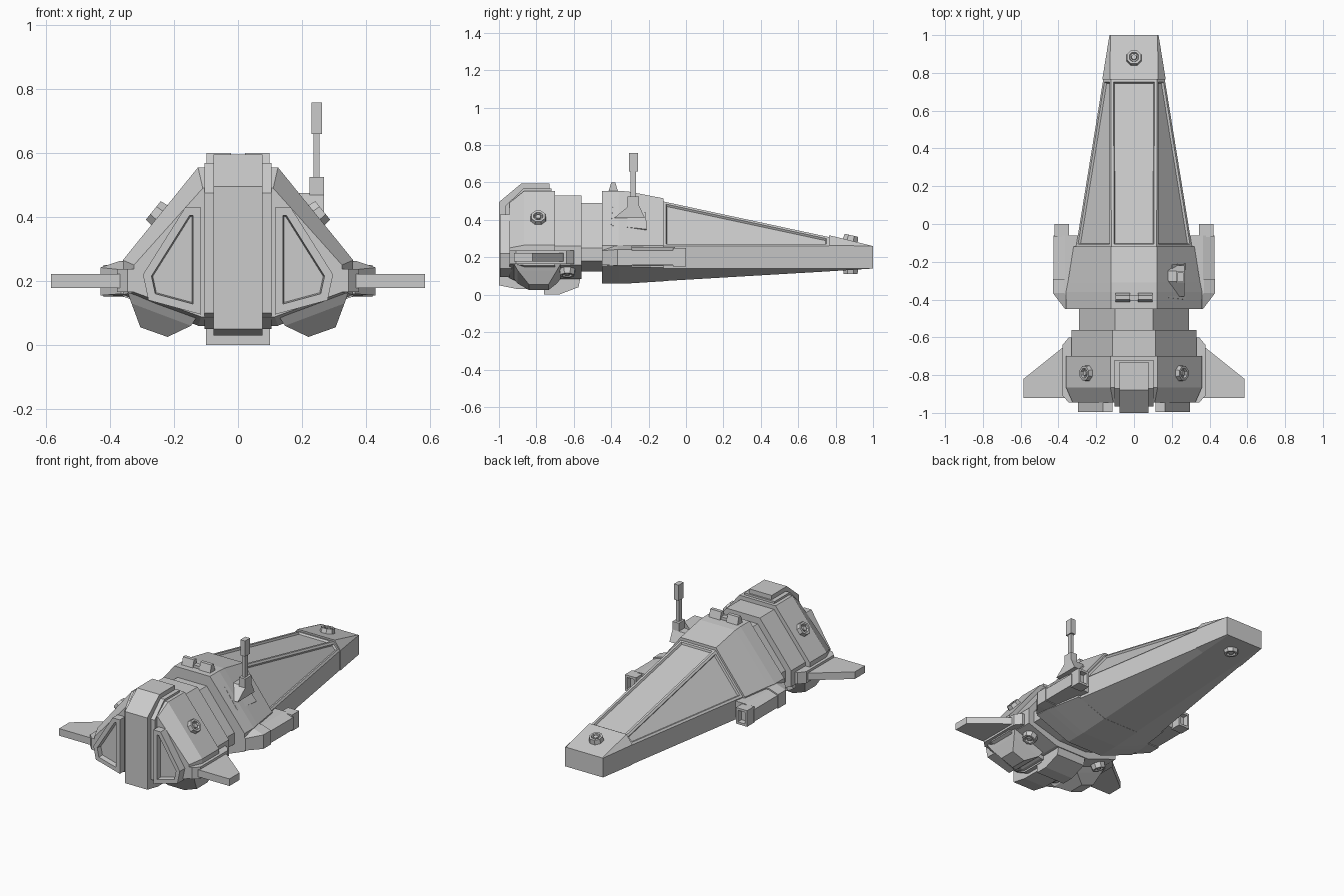
import bpy, bmesh
from math import pi
from mathutils import Matrix, Vector

if "Cube" in bpy.data.objects:
    bpy.data.objects.remove(bpy.data.objects["Cube"])


def finish(name, bm, mirror=False):
    bmesh.ops.recalc_face_normals(bm, faces=bm.faces)
    me = bpy.data.meshes.new(name)
    bm.to_mesh(me)
    bm.free()
    ob = bpy.data.objects.new(name, me)
    bpy.context.collection.objects.link(ob)
    if mirror:
        ob.modifiers.new("mirror", 'MIRROR')
    return ob


def skin(rings):
    bm = bmesh.new()
    vs = [[bm.verts.new(p) for p in r] for r in rings]
    n = len(vs[0])
    for a, b in zip(vs, vs[1:]):
        for i in range(n):
            j = (i + 1) % n
            bm.faces.new((a[i], a[j], b[j], b[i]))
    bm.faces.new(vs[0])
    bm.faces.new(vs[-1])
    bmesh.ops.recalc_face_normals(bm, faces=bm.faces)
    return bm


def section(y, top_w, top_z, side_w, hi, lo, bot_w, bot_z):
    half = [(top_w, top_z), (side_w, hi), (side_w, lo), (bot_w, bot_z)]
    return [(x, y, z) for x, z in half] + [(-x, y, z) for x, z in reversed(half)]


def inset(bm, faces, width, depth):
    bmesh.ops.inset_individual(bm, faces=faces, thickness=width, depth=depth, use_even_offset=True)


def hull(name, secs, panels=False):
    bm = skin([section(*s) for s in secs])
    if panels:
        bm.normal_update()
        faces = [f for f in bm.faces if f.normal.z > 0.3]
        inset(bm, faces, 0.014, 0)
        inset(bm, faces, 0.005, -0.012)
    return finish(name, bm)


def side_prism(name, profile, x0, x1, mirror=False):
    """Profile in y, z extruded across x."""
    return finish(name, skin([[(x, y, z) for y, z in profile] for x in (x0, x1)]), mirror)


def box(name, x, y, z, mirror=False):
    return side_prism(name, [(y[0], z[0]), (y[1], z[0]), (y[1], z[1]), (y[0], z[1])], *x, mirror)


def sensor(name, loc, normal, mirror=False):
    bm = bmesh.new()
    bmesh.ops.create_cone(bm, cap_ends=True, segments=8, radius1=0.046, radius2=0.04, depth=0.04,
                          matrix=Matrix.Rotation(pi / 8, 4, 'Z'))
    top = [max(bm.faces, key=lambda f: f.calc_center_median().z)]
    inset(bm, top, 0.012, 0)
    inset(bm, top, 0.004, -0.012)
    inset(bm, top, 0.006, 0)
    inset(bm, top, 0.002, 0.010)
    rot = Vector(normal).to_track_quat('Z', 'Y').to_matrix().to_4x4()
    bm.transform(Matrix.Translation(loc) @ rot)
    finish(name, bm, mirror)


# Main hull from nose to tail
hull("nose_cap", [(1, .125, .26, .13, .26, .14, .12, .14),
                  (.765, .127, .318, .168, .264, .14, .12, .125)])
hull("long_hull", [(.765, .122, .308, .163, .26, .14, .12, .125),
                   (-.12, .12, .498, .307, .26, .14, .12, .073)], panels=True)
hull("mid_hull", [(-.12, .122, .515, .32, .262, .145, .123, .072),
                  (-.31, .122, .552, .35, .264, .15, .124, .06),
                  (-.36, .122, .555, .36, .264, .152, .124, .06),
                  (-.45, .122, .555, .36, .264, .152, .124, .06)])
hull("neck", [(-.43, .10, .49, .29, .25, .18, .10, .125),
              (-.58, .10, .49, .29, .25, .18, .10, .125)])
hull("collar", [(-.56, .115, .53, .33, .26, .16, .12, .085),
                (-.71, .115, .53, .33, .26, .16, .12, .085)])
hull("engine_block", [(-.70, .125, .555, .36, .265, .157, .125, .06),
                      (-.865, .125, .555, .36, .265, .157, .125, .06),
                      (-.945, .11, .49, .325, .25, .165, .115, .088)])

# Central spine on the engine
side_prism("spine", [(-1, .05), (-.9, .03), (-.73, .03), (-.73, .595), (-.88, .595), (-1, .495)],
           -.077, .077)
side_prism("spine_collar", [(-.965, .1), (-.87, .05), (-.72, .05), (-.72, .568), (-.87, .568),
                            (-.965, .475)], -.104, .104)
side_prism("keel_block", [(-.76, 0), (-.68, 0), (-.575, .04), (-.56, .11), (-.76, .11)], -.1, .1)

# Recessed engine nozzles
outline = [(.115, .43), (.165, .43), (.297, .22), (.28, .14), (.115, .095)]
bm = skin([[(x, y, z) for x, z in outline] for y in (-.93, -.995)])
end = [min(bm.faces, key=lambda f: f.calc_center_median().y)]
inset(bm, end, .025, 0)
inset(bm, end, .004, -.03)
finish("nozzle", bm, True)

# Lower thruster pods following the sloped belly
finish("belly_pod", skin([
    [(.13, -.92, .085), (.345, -.92, .165), (.345, -.67, .165), (.13, -.67, .085)],
    [(.147, -.9, .06), (.333, -.9, .13), (.333, -.69, .13), (.147, -.69, .06)],
    [(.22, -.84, .025), (.305, -.84, .055), (.305, -.735, .055), (.22, -.735, .025)]]), True)

# Wings with root blocks
for name, plan, z0, z1 in [
        ("wing", [(.33, -.63), (.385, -.66), (.585, -.82), (.585, -.92), (.33, -.92)], .178, .222),
        ("wing_root", [(.30, -.6), (.345, -.6), (.378, -.64), (.378, -.91), (.345, -.945),
                       (.305, -.945)], .165, .237)]:
    finish(name, skin([[(x, y, z) for x, y in plan] for z in (z0, z1)]), True)

# Side pods with open front intakes
def pod_ring(y, w, lo, hi):
    return [(.27, y, lo), (w, y, lo + .005), (w, y, hi - .02), (w - .06, y, hi), (.27, y, hi)]

finish("side_pod", skin([pod_ring(-.06, .425, .155, .255), pod_ring(-.29, .425, .155, .255)]), True)
finish("side_pod_tail", skin([pod_ring(-.29, .43, .15, .262), pod_ring(-.365, .43, .15, .262),
                              pod_ring(-.45, .365, .155, .255)]), True)
bm = skin([[(.343, y, .15), (.42, y, .15), (.42, y, .25), (.343, y, .25)] for y in (-.07, 0)])
end = [max(bm.faces, key=lambda f: f.calc_center_median().y)]
inset(bm, end, .014, 0)
inset(bm, end, .003, -.03)
finish("side_intake", bm, True)

# Roof blocks
side_prism("roof_block", [(-.418, .54), (-.4, .6), (-.378, .6), (-.36, .54)], .022, .098, True)
box("roof_block_link", (-.04, .04), (-.405, -.375), (.54, .572))

# Antenna mast on the right slope
finish("antenna_base", skin([
    [(.15, -.4, .48), (.26, -.4, .355), (.26, -.21, .335), (.19, -.21, .42)],
    [(.18, -.39, .485), (.275, -.4, .37), (.275, -.21, .35), (.205, -.215, .44)]]))
side_prism("antenna_foot", [(-.385, .41), (-.305, .475), (-.25, .475), (-.22, .41)], .18, .268)
box("antenna_socket", (.224, .268), (-.312, -.25), (.44, .525))
box("antenna_rod", (.236, .255), (-.296, -.268), (.5, .67))
box("antenna_tip", (.23, .262), (-.306, -.257), (.66, .757))

# Octagonal sensors
sensor("nose_sensor_top", (0, .88, .298), (0, .23, 1))
sensor("nose_sensor_bottom", (0, .88, .130), (0, 0, -1))
sensor("engine_sensor", (.249, -.79, .408), (.78, 0, .63), True)
sensor("belly_sensor", (.26, -.635, .122), (.34, 0, -.94), True)
